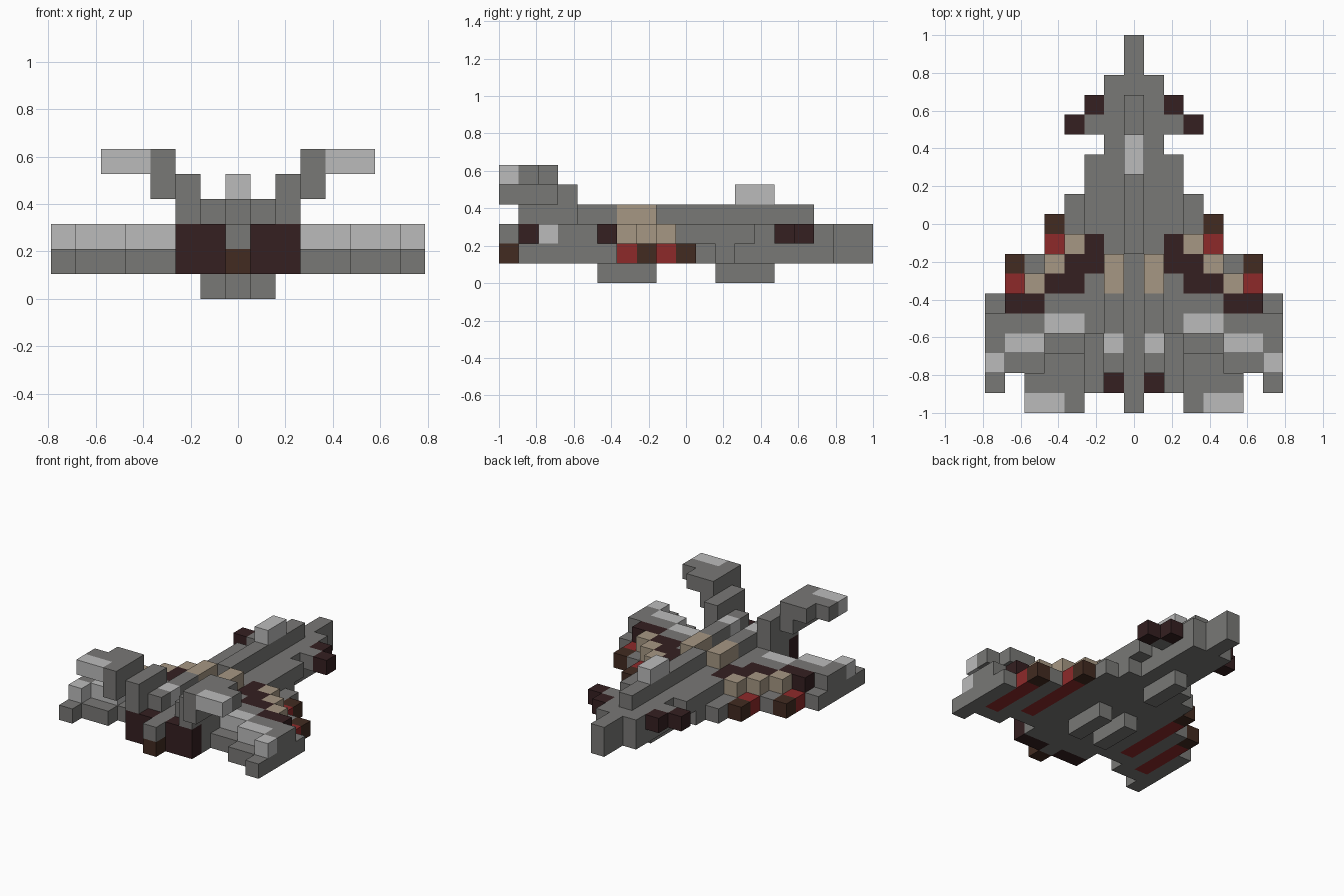
import bpy, bmesh
from mathutils import Vector

cube = bpy.data.objects.get("Cube")
if cube:
    bpy.data.objects.remove(cube, do_unlink=True)

S = 2 / 19  # block size


def material(name, rgb):
    m = bpy.data.materials.new(name)
    m.use_nodes = True
    m.diffuse_color = (*rgb, 1)
    bsdf = m.node_tree.nodes["Principled BSDF"]
    bsdf.inputs["Base Color"].default_value = (*rgb, 1)
    bsdf.inputs["Roughness"].default_value = 0.8
    return m


MATS = {
    "grey": material("hull grey", (0.19, 0.188, 0.18)),
    "light": material("light grey", (0.5, 0.5, 0.5)),
    "dark": material("dark maroon", (0.035, 0.014, 0.015)),
    "brown": material("dark brown", (0.054, 0.024, 0.015)),
    "red": material("red", (0.27, 0.023, 0.023)),
    "tan": material("tan", (0.38, 0.31, 0.227)),
}

# Block (column, row from nose, layer) -> (part, colour); later calls repaint
blocks = {}


def fill(part, colour, cols, rows, layers):
    """Fill an inclusive range of blocks and its mirror image."""
    for c in range(cols[0], cols[1] + 1):
        for r in range(rows[0], rows[1] + 1):
            for k in range(layers[0], layers[1] + 1):
                for side in (c, -c):
                    blocks[side, r, k] = (part, colour)


# Hull and wings: start and end row for each column outward from the centre
LOWER = zip((0, 2, 7, 8, 9, 11, 11, 13), (18, 17, 17, 15, 15, 16, 16, 17))
UPPER = zip((0, 2, 6, 10, 11, 12, 13, 14), (18, 17, 17, 14, 14, 15, 15, 16))
for layer, spans in ((1, LOWER), (2, UPPER)):
    for col, span in enumerate(spans):
        fill("hull" if col < 3 else "wings", "grey", (col, col), span, (layer, layer))

# Nose canards
fill("canards", "grey", (2, 2), (4, 4), (2, 2))
fill("canards", "dark", (2, 2), (3, 3), (2, 2))
fill("canards", "dark", (3, 3), (4, 4), (2, 2))

# Spine and canopy
fill("spine", "grey", (0, 0), (3, 10), (3, 3))
fill("canopy", "light", (0, 0), (5, 6), (4, 4))

# Engine housings with intakes and exhausts
fill("engines", "grey", (1, 1), (11, 16), (3, 3))
fill("engines", "tan", (1, 1), (11, 12), (3, 3))
fill("engines", "light", (1, 1), (15, 15), (3, 3))
fill("exhausts", "dark", (1, 2), (17, 17), (1, 2))
fill("tail_nozzle", "brown", (0, 0), (18, 18), (1, 1))

# Tan leading edge and the dark band behind it
for step in range(3):
    fill("leading_edge", "tan", (3 + step, 3 + step), (10 + step, 10 + step), (2, 2))
fill("wing_band", "dark", (2, 2), (10, 10), (2, 2))
for step in range(2):
    fill("wing_band", "dark", (2 + step, 3 + step), (11 + step, 11 + step), (2, 2))
fill("wing_band", "dark", (5, 6), (13, 13), (2, 2))

# Light trailing edge
fill("trailing_edge", "light", (3, 4), (14, 14), (2, 2))
fill("trailing_edge", "light", (5, 6), (15, 15), (2, 2))
fill("trailing_edge", "light", (7, 7), (16, 16), (2, 2))

# Wing guns running along the underside
for col, tip, end in ((4, 9, 14), (6, 11, 15)):
    fill("wing_guns", "red", (col, col), (tip, end), (1, 1))
    fill("wing_guns", "brown", (col, col), (tip, tip), (1, 1))

# Stepped tail fins
fill("tail_fins", "grey", (2, 2), (15, 17), (3, 4))
fill("tail_fins", "grey", (3, 3), (16, 18), (4, 5))
fill("tail_fins", "grey", (4, 4), (16, 18), (5, 5))
fill("tail_fins", "grey", (5, 5), (17, 18), (5, 5))
fill("tail_fins", "light", (4, 5), (18, 18), (5, 5))

# Landing skids
fill("skids", "grey", (0, 0), (5, 7), (0, 0))
fill("skids", "grey", (1, 1), (11, 13), (0, 0))


def build(part):
    """Make one object from the exposed block faces of a part."""
    colours = sorted({c for p, c in blocks.values() if p == part})
    bm = bmesh.new()
    for (col, row, layer), (owner, colour) in blocks.items():
        if owner != part:
            continue
        centre = Vector((col * S, 1 - (row + 0.5) * S, (layer + 0.5) * S))
        for axis in range(3):
            for sign in (1, -1):
                n = Vector((0, 0, 0))
                n[axis] = sign
                if (col + int(n.x), row - int(n.y), layer + int(n.z)) in blocks:
                    continue
                u = Vector((0, 0, 0))
                u[(axis + 1) % 3] = 1
                v = n.cross(u)
                corners = (u + v, v - u, -u - v, u - v)
                face = bm.faces.new([bm.verts.new(centre + (n + q) * S / 2) for q in corners])
                face.material_index = colours.index(colour)
    bmesh.ops.remove_doubles(bm, verts=bm.verts[:], dist=S / 100)
    mesh = bpy.data.meshes.new(part)
    bm.to_mesh(mesh)
    bm.free()
    for c in colours:
        mesh.materials.append(MATS[c])
    bpy.context.collection.objects.link(bpy.data.objects.new(part, mesh))


for name in sorted({p for p, c in blocks.values()}):
    build(name)
